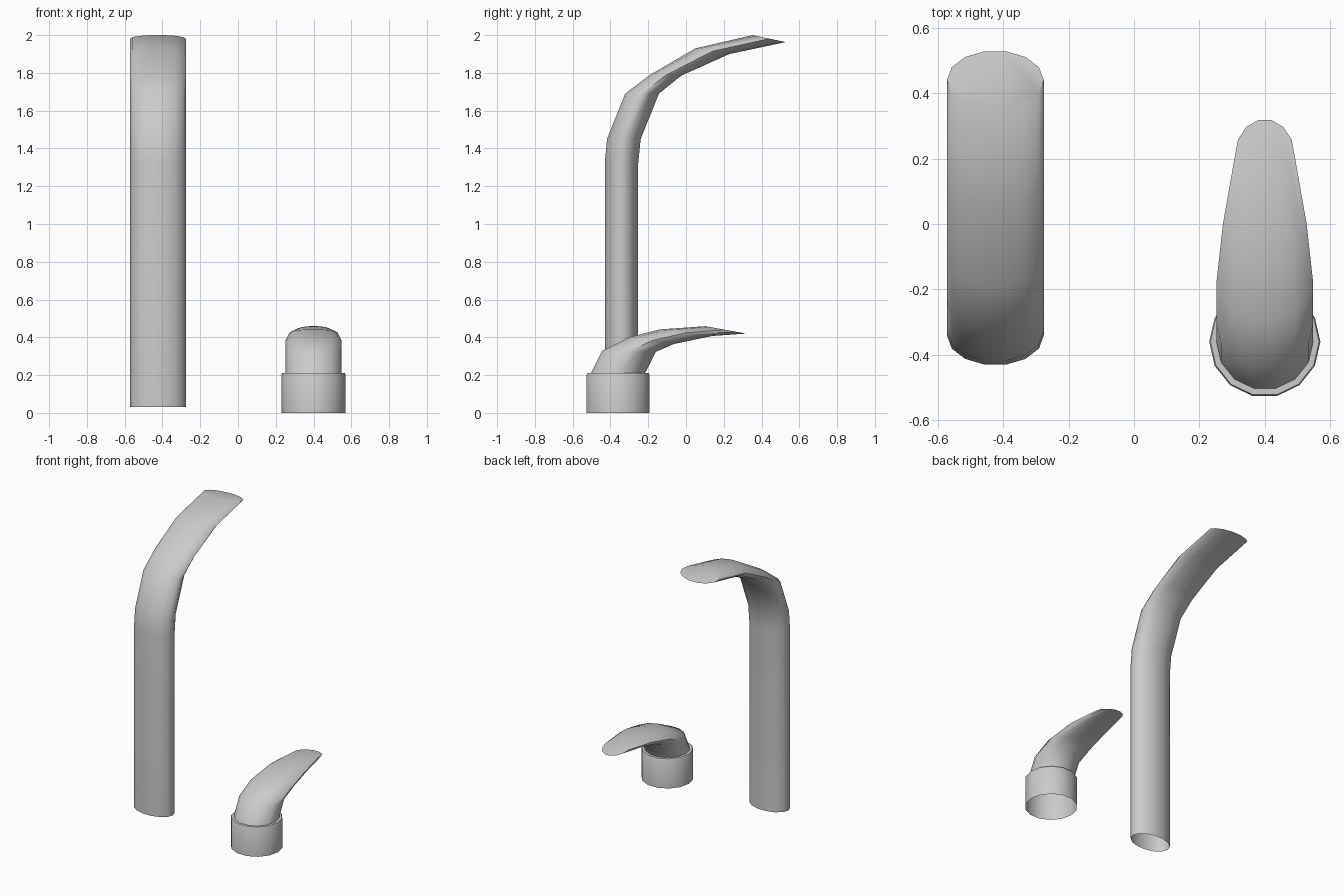
import bpy
import bmesh
from math import cos, sin, pi, radians

SIDES = 14

cube = bpy.data.objects.get("Cube")
if cube:
    bpy.data.objects.remove(cube)

metal = bpy.data.materials.new("light grey metal")
metal.use_nodes = True
colour = (0.6, 0.6, 0.6, 1)
metal.diffuse_color = colour
metal.node_tree.nodes["Principled BSDF"].inputs["Base Color"].default_value = colour


def loft(name, centre_x, sections, cap_end, sharp_angle):
    """Skin elliptical sections given as (half width, front y, front z, back y, back z)."""
    bm = bmesh.new()
    flat = cos(pi / SIDES)  # front and back of each section are flats
    rings = []
    for width, fy, fz, by, bz in sections:
        ring = []
        for i in range(SIDES):
            a = 2 * pi * i / SIDES
            s = sin(a) / flat / 2
            ring.append(bm.verts.new((centre_x + width * cos(a),
                                      (fy + by) / 2 + (by - fy) * s,
                                      (fz + bz) / 2 + (bz - fz) * s)))
        rings.append(ring)
    for low, high in zip(rings, rings[1:]):
        for i in range(SIDES):
            j = (i + 1) % SIDES
            bm.faces.new((low[i], low[j], high[j], high[i]))
    if cap_end:
        bm.faces.new(rings[-1])
    mesh = bpy.data.meshes.new(name)
    bm.to_mesh(mesh)
    bm.free()
    mesh.materials.append(metal)
    obj = bpy.data.objects.new(name, mesh)
    bpy.context.collection.objects.link(obj)
    bpy.ops.object.select_all(action="DESELECT")
    obj.select_set(True)
    bpy.context.view_layer.objects.active = obj
    bpy.ops.object.shade_smooth_by_angle(angle=radians(sharp_angle))
    return obj


# Tall curved spout, open at the foot
W = 0.148
loft("spout", -0.424, [
    (W, -0.43, 0.03, -0.253, 0.03),
    (W, -0.43, 1.32, -0.253, 1.32),
    (W, -0.418, 1.45, -0.24, 1.45),
    (W, -0.322, 1.69, -0.143, 1.69),
    (W, -0.19, 1.79, -0.026, 1.785),
    (W, 0.05, 1.93, 0.23, 1.90),
    (W, 0.353, 2.0, 0.528, 1.963),
], True, 50)

# Lever handle, tapering to a flat slanted tip
loft("lever", 0.4, [
    (W, -0.503, 0.21, -0.217, 0.21),
    (W, -0.445, 0.328, -0.16, 0.323),
    (W, -0.296, 0.402, -0.063, 0.365),
    (0.128, -0.138, 0.442, 0.138, 0.407),
    (0.091, 0.103, 0.459, 0.318, 0.42),
], True, 50)


# Round lever base with a softened rim, open underneath
def round_section(radius, z):
    r = radius * cos(pi / SIDES)
    return (radius, -0.36 - r, z, -0.36 + r, z)


loft("lever_base", 0.4, [
    round_section(0.17, 0),
    round_section(0.17, 0.203),
    round_section(0.166, 0.21),
    round_section(0.146, 0.21),
], False, 30)
